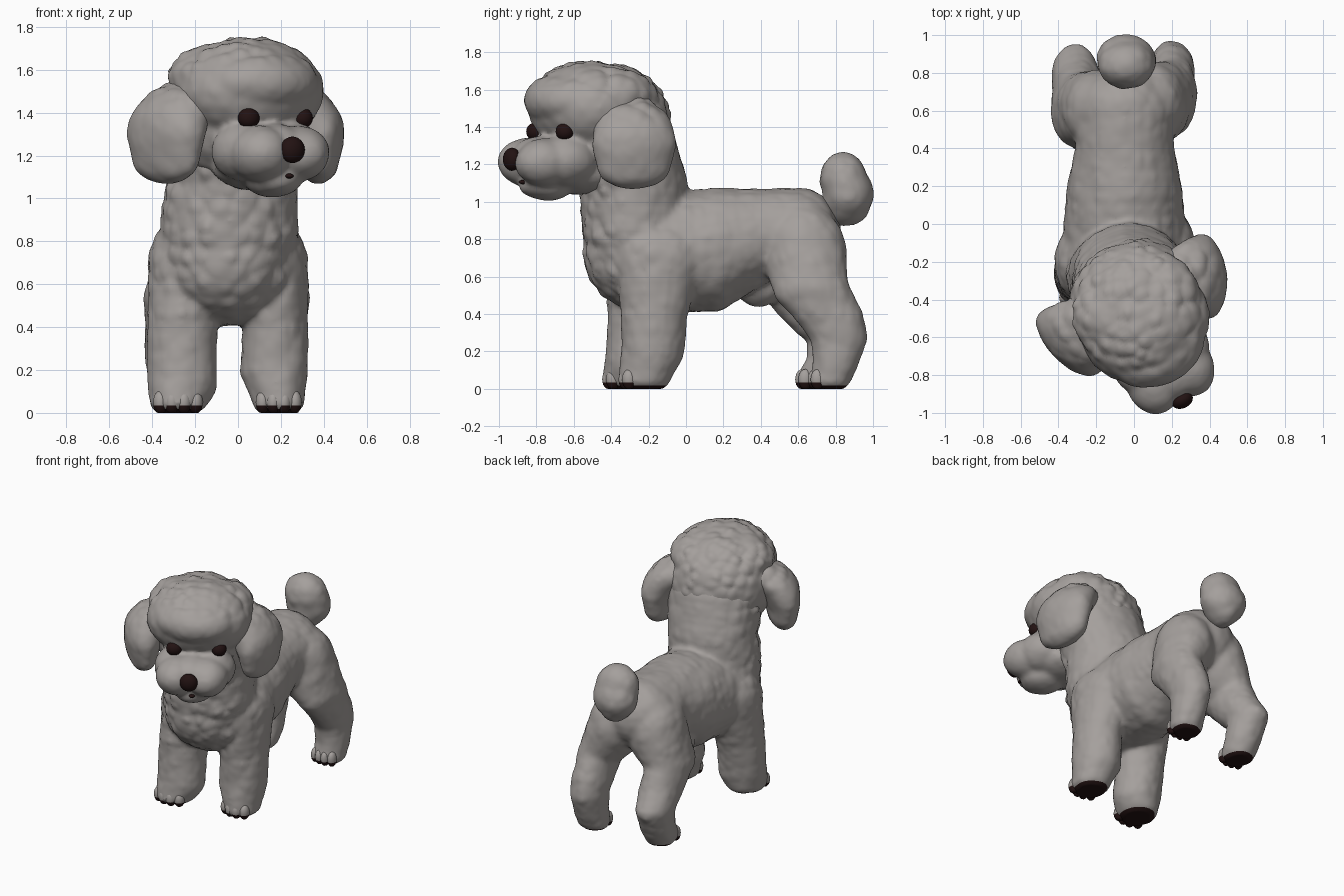
import bpy, bmesh
from math import radians, sqrt
from mathutils import Matrix, noise

old = bpy.data.objects.get("Cube")
if old:
    bpy.data.objects.remove(old, do_unlink=True)


def make_material(name, colour):
    mat = bpy.data.materials.new(name)
    mat.use_nodes = True
    mat.diffuse_color = colour
    mat.node_tree.nodes["Principled BSDF"].inputs["Base Color"].default_value = colour
    return mat


COAT = make_material("warm_grey_coat", (0.375, 0.35, 0.335, 1))
DARK = make_material("dark_brown", (0.016, 0.006, 0.006, 1))


def clamp(value):
    return max(0.0, min(1.0, value))


def chain(*stations, steps=5):
    """Blend ellipsoids (x, y, z, rx, ry, rz) along a limb."""
    blobs = [stations[0]]
    for a, b in zip(stations, stations[1:]):
        for i in range(1, steps + 1):
            t = i / steps
            blobs.append(tuple(p + (q - p) * t for p, q in zip(a, b)))
    return blobs


def mirrored(*blobs):
    """Each blob together with its copy across x."""
    return list(blobs) + [(-b[0],) + tuple(b[1:]) for b in blobs]


def smooth(obj):
    for poly in obj.data.polygons:
        poly.use_smooth = True


def ellipsoids(name, blobs, mat, matrix=None):
    """One object holding all the given ellipsoids."""
    bm = bmesh.new()
    for b in blobs:
        place = Matrix.Translation(b[:3]) @ Matrix.Diagonal((*b[3:], 1))
        bmesh.ops.create_icosphere(bm, subdivisions=3, radius=1, matrix=place)
    mesh = bpy.data.meshes.new(name)
    bm.to_mesh(mesh)
    bm.free()
    obj = bpy.data.objects.new(name, mesh)
    bpy.context.collection.objects.link(obj)
    mesh.materials.append(mat)
    if matrix:
        obj.matrix_world = matrix
    smooth(obj)
    return obj


def paint_soles(obj, height):
    """Flatten the part on the ground and colour it below a clean cut."""
    obj.data.materials.append(DARK)
    bm = bmesh.new()
    bm.from_mesh(obj.data)
    for v in bm.verts:
        v.co.z = max(0.0, v.co.z)
    everything = bm.verts[:] + bm.edges[:] + bm.faces[:]
    bmesh.ops.bisect_plane(bm, geom=everything, plane_co=(0, 0, height), plane_no=(0, 0, 1))
    for face in bm.faces:
        face.material_index = int(face.calc_center_median().z < height)
    bm.to_mesh(obj.data)
    bm.free()


def fur(name, blobs, curl, matrix=None, soften=6):
    """Fuse ellipsoids into one skin and raise curls, curl(p) being their height."""
    obj = ellipsoids(name, blobs, COAT, matrix)
    remesh = obj.modifiers.new("fuse", "REMESH")
    remesh.mode = "VOXEL"
    remesh.voxel_size = 0.016
    soft = obj.modifiers.new("soften", "SMOOTH")
    soft.factor = 0.5
    soft.iterations = soften
    graph = bpy.context.evaluated_depsgraph_get()
    mesh = bpy.data.meshes.new_from_object(obj.evaluated_get(graph))
    obj.modifiers.clear()
    obj.data = mesh
    if not mesh.materials:
        mesh.materials.append(COAT)
    moves = []
    for v in mesh.vertices:
        near = noise.voronoi(v.co * 13)[0][0]
        patch = 0.8 + noise.noise(v.co * 9)
        wave = noise.noise(v.co * 6)
        moves.append(v.normal * (curl(v.co) * patch * (1 - 2 * near) + 0.006 * wave))
    for v, move in zip(mesh.vertices, moves):
        v.co += move
    mesh.update()
    smooth(obj)
    return obj


# Torso and neck
torso = chain((-.05, -.2, .72, .335, .35, .315), (-.05, .15, .745, .315, .2, .335),
              (-.05, .4, .82, .265, .2, .25), (-.05, .6, .83, .27, .23, .245))
neck = chain((-.04, -.27, .85, .325, .29, .25), (-.025, -.28, 1.1, .31, .29, .2),
             (.01, -.36, 1.32, .33, .3, .26))

# Legs, each from the top down to the foot
legs = {
    "front_right": chain((-.25, -.2, .7, .17, .22, .2), (-.26, -.25, .4, .165, .17, .15),
                         (-.26, -.28, .15, .165, .155, .14), (-.28, -.3, .05, .135, .15, .07)),
    "front_left": chain((.16, -.15, .7, .17, .24, .2), (.175, -.17, .4, .155, .18, .15),
                        (.17, -.18, .2, .16, .17, .14), (.19, -.22, .05, .125, .14, .07)),
    "hind_right": chain((-.19, .6, .74, .19, .22, .25), (-.295, .6, .54, .145, .2, .15),
                        (-.3, .72, .37, .135, .17, .12), (-.31, .8, .28, .125, .155, .1),
                        (-.3, .76, .14, .12, .12, .1), (-.3, .71, .05, .11, .12, .07)),
    "hind_left": chain((.1, .63, .74, .185, .225, .25), (.2, .67, .54, .135, .205, .15),
                       (.2, .78, .37, .125, .175, .12), (.2, .82, .28, .12, .155, .1),
                       (.2, .8, .14, .115, .12, .1), (.2, .77, .05, .11, .11, .07)),
}
knee = [(-.2, .39, .55, .11, .13, .115)]


def body_curl(p):
    """Curls are clear on the chest, faint on back and lower legs."""
    return 0.004 + 0.008 * clamp((-p.y - 0.1) / 0.25) * clamp((p.z - 0.35) / 0.25)


body = fur("body_and_legs", torso + neck + knee + sum(legs.values(), []), body_curl)
paint_soles(body, 0.018)

# Toes along the front rim of every foot
for name, leg in legs.items():
    x, y, z, rx, ry, rz = leg[-1]
    toes = []
    for k in (-0.6, -0.2, 0.2, 0.6):
        front = y - ry * sqrt(1 - k * k) * 0.75
        toes.append((x + k * rx, front, z, rx * 0.26, 0.038, 0.055))
    paint_soles(ellipsoids(name + "_toes", toes, COAT), 0.034)

# Tail pompom
fur("tail", chain((-.04, .85, .97, .1, .13, .1), (-.04, .87, 1.04, .16, .135, .14),
                  (-.04, .84, 1.13, .15, .125, .135)), lambda p: 0.004)

# Head, modelled facing forward and then turned to its left
turn = Matrix.Translation((0.02, -0.45, 0)) @ Matrix.Rotation(radians(26), 4, "Z")
skull = [(0, .05, 1.4, .355, .32, .34), (0, -.08, 1.5, .355, .31, .255),
         (0, -.22, 1.54, .27, .21, .15), (0, -.15, 1.14, .21, .22, .1)]
skull += mirrored((.15, 0, 1.55, .2, .25, .17))
muzzle = mirrored((.1, -.39, 1.21, .145, .165, .13), (.12, -.27, 1.22, .15, .17, .14))
muzzle += [(0, -.36, 1.25, .12, .165, .1), (0, -.33, 1.09, .13, .15, .085)]


def head_curl(p):
    """Curls cover the crown and the back of the head."""
    return 0.002 + 0.013 * clamp((p.z + 0.4 * p.y - 1.45) / 0.15)


fur("head", skull + muzzle, head_curl, turn, soften=5)

# Hanging ears, their front edges turned in towards the face
for side, sign in (("left", 1), ("right", -1)):
    hang = turn @ Matrix.Translation((.395 * sign, 0, 0)) @ Matrix.Rotation(radians(-20 * sign), 4, "Z")
    ear = chain((0, 0, 1.19, .1, .2, .125), (0, 0, 1.3, .12, .23, .18),
                (-.05 * sign, 0, 1.39, .12, .21, .14), (-.13 * sign, 0, 1.46, .12, .17, .1))
    fur("ear_" + side, ear, lambda p: 0.003 + 0.009 * clamp((p.z - 1.4) / 0.1), hang)

# Eyes, nose and mouth
ellipsoids("eye_left", [(.165, -.3, 1.375, .05, .05, .048)], DARK, turn)
ellipsoids("eye_right", [(-.13, -.335, 1.375, .052, .045, .048)], DARK, turn)
ellipsoids("nose", [(0, -.535, 1.227, .06, .045, .062)], DARK, turn)
ellipsoids("mouth", [(.012, -.47, 1.105, .02, .03, .012)], DARK, turn)
